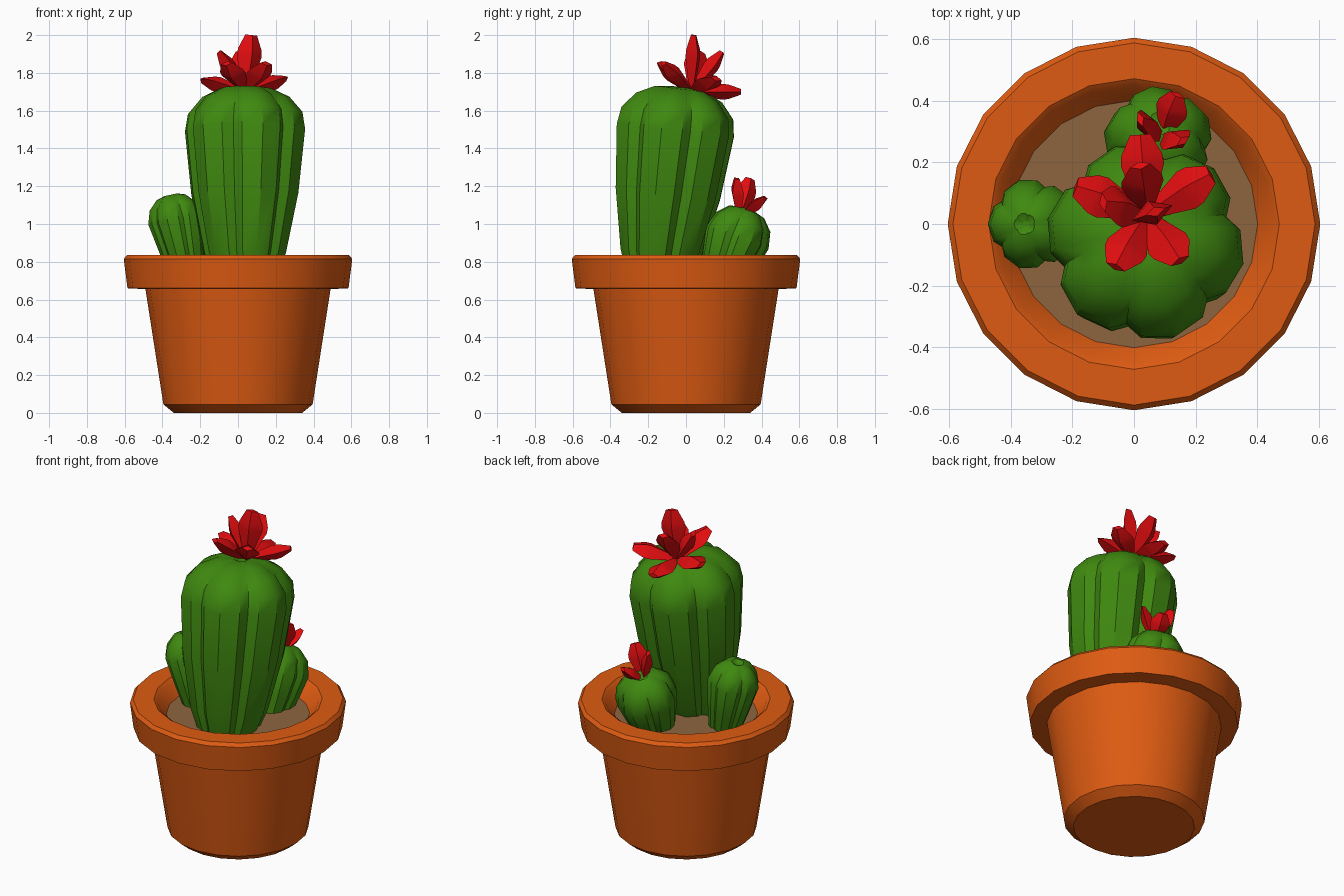
import bpy, bmesh, math
from mathutils import Vector

if "Cube" in bpy.data.objects:
    bpy.data.objects.remove(bpy.data.objects["Cube"])


def material(name, rgb):
    m = bpy.data.materials.new(name)
    m.diffuse_color = (*rgb, 1)
    m.use_nodes = True
    m.node_tree.nodes["Principled BSDF"].inputs["Base Color"].default_value = m.diffuse_color
    return m


TERRACOTTA = material("terracotta", (0.73, 0.105, 0.006))
SOIL = material("soil", (0.27, 0.13, 0.05))
GREEN = material("cactus_green", (0.05, 0.25, 0.005))
RED = material("petal_red", (0.75, 0.004, 0.005))


def loft(name, rings, mat, cap_start=True, cap_end=True, angle=30):
    """Skin a list of equal-length point rings into one object."""
    bm = bmesh.new()
    vs = [[bm.verts.new(p) for p in ring] for ring in rings]
    n = len(rings[0])
    for a, b in zip(vs, vs[1:]):
        for i in range(n):
            j = (i + 1) % n
            bm.faces.new((a[i], a[j], b[j], b[i]))
    if cap_start:
        bm.faces.new(vs[0][::-1])
    if cap_end:
        bm.faces.new(vs[-1])
    bmesh.ops.recalc_face_normals(bm, faces=bm.faces[:])
    me = bpy.data.meshes.new(name)
    bm.to_mesh(me)
    bm.free()
    me.materials.append(mat)
    ob = bpy.data.objects.new(name, me)
    bpy.context.collection.objects.link(ob)
    bpy.ops.object.select_all(action='DESELECT')
    ob.select_set(True)
    bpy.context.view_layer.objects.active = ob
    bpy.ops.object.shade_smooth_by_angle(angle=math.radians(angle))
    return ob


def circle(r, z, n=20):
    return [(r * math.cos(math.tau * i / n), r * math.sin(math.tau * i / n), z)
            for i in range(n)]


def cactus(name, base, top, profile, lobes, groove_deg):
    """Ribbed body along a leaning axis; profile is (fraction, radius)."""
    base, top = Vector(base), Vector(top)
    axis = (top - base).normalized()
    u = (Vector((1, 0, 0)) - axis * axis.x).normalized()
    v = axis.cross(u)
    step = 360 / lobes
    section = [(0, 0.86), (0.17, 0.97), (0.5, 1.02), (0.83, 0.97)]
    rings = []
    for t, r in profile:
        c = base.lerp(top, t)
        ring = []
        for k in range(lobes):
            for f, s in section:
                a = math.radians(groove_deg + (k + f) * step)
                ring.append(c + (u * math.cos(a) + v * math.sin(a)) * r * s)
        rings.append(ring)
    return loft(name, rings, GREEN, angle=35)


def flower(name, base, axis, tips, width):
    """Blunt crystal-shaped petals from one base point to each tip."""
    base, axis = Vector(base), Vector(axis).normalized()
    for i, tip in enumerate(tips):
        d = Vector(tip) - base
        side = d.cross(axis)
        if side.length < 0.25 * d.length:
            side = Vector((1, 0, 0))
        side = (side - d * side.dot(d) / d.length_squared).normalized()
        up = side.cross(d).normalized()
        rings = []
        for t, w, h in ((0, .25, .2), (.62, 1, .6), (.75, .95, .55), (1, .48, .22)):
            c = base + d * t
            w, h = w * width, h * width
            rings.append([c + side * w, c + up * h, c - side * w, c - up * h])
        loft(f"{name}_petal_{i + 1}", rings, RED, angle=25)


# Pot: lathed wall, lip and inside
pot = [(.34, 0), (.395, .045), (.49, .655), (.585, .66), (.605, .815), (.588, .835),
       (.472, .835), (.452, .82), (.385, .72)]
loft("pot", [circle(r, z) for r, z in pot], TERRACOTTA, cap_end=False)

# Soil disc
loft("soil", [circle(.385, .70), circle(.402, .745)], SOIL)

# Cactus bodies
cactus("main_cactus", (.035, -.15, .70), (.038, -.03, 1.72),
       [(0, .165), (.14, .22), (.45, .285), (.78, .32), (.87, .305), (.95, .235),
        (.995, .14), (1.005, .05), (.99, .01)], 6, -103)
cactus("left_cactus", (-.26, 0, .70), (-.355, 0, 1.155),
       [(0, .085), (.35, .118), (.72, .147), (.87, .125), (.97, .08), (1, .035), (.97, .01)],
       5, 0)
cactus("back_cactus", (.08, .185, .70), (.08, .325, 1.08),
       [(0, .115), (.3, .15), (.6, .177), (.82, .155), (.96, .1), (1, .04), (.97, .01)],
       5, -10)

# Flowers
flower("top_flower", (.04, .03, 1.70), (0, .3, 1),
       [(-.06, -.14, 1.85), (.15, -.12, 1.85), (.25, .16, 1.77), (-.19, .12, 1.76),
        (.02, .29, 1.70), (.07, .04, 2.0), (.02, .19, 1.91), (-.1, .07, 1.91)], .07)
flower("back_flower", (.09, .28, 1.03), (0, .4, 1),
       [(.02, .34, 1.24), (.14, .42, 1.14), (.16, .27, 1.24)], .055)
